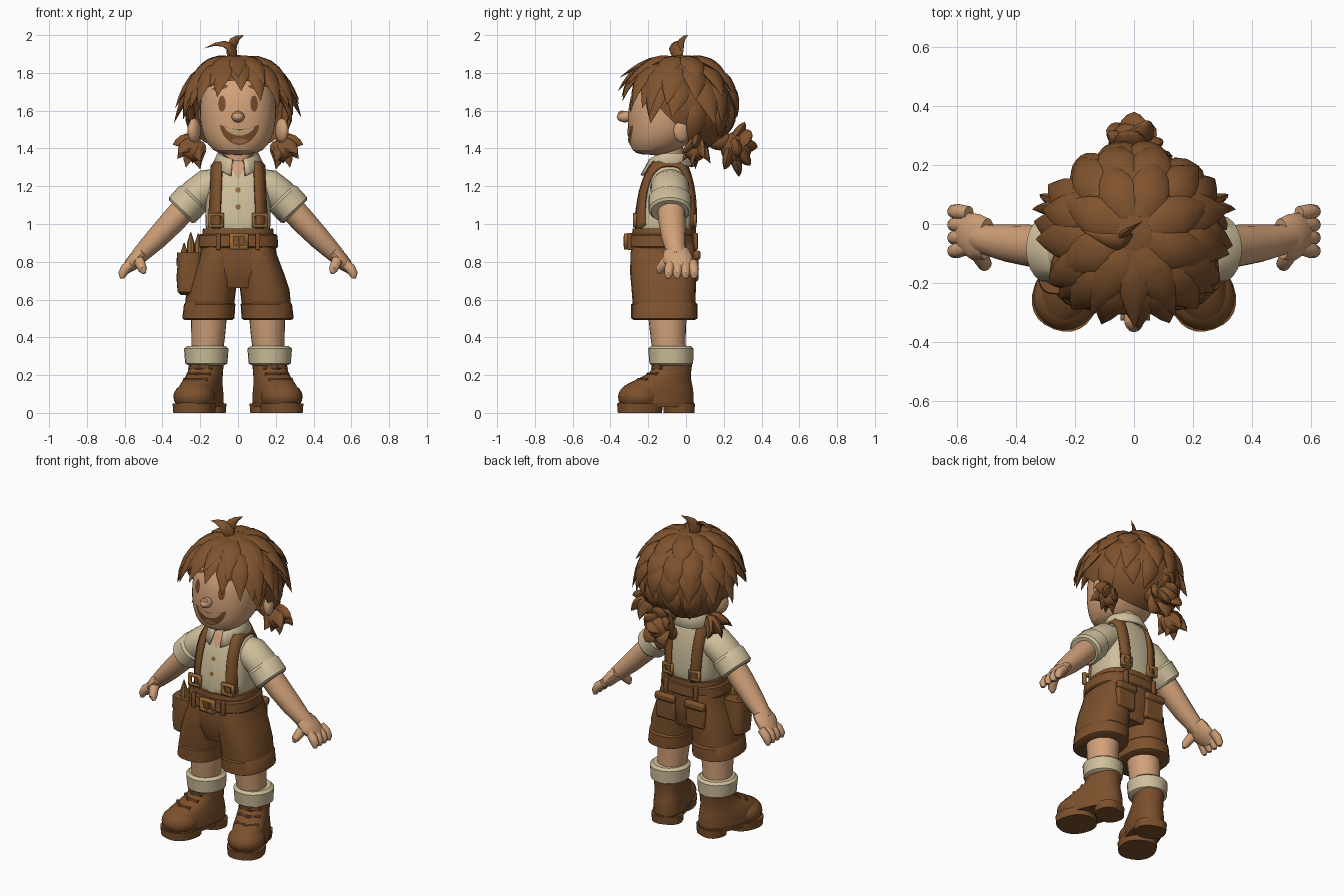
import bpy, bmesh, math, random
from math import sin, cos, pi, radians
from mathutils import Vector as V, Matrix
from mathutils.bvhtree import BVHTree

if "Cube" in bpy.data.objects:
    bpy.data.objects.remove(bpy.data.objects["Cube"])
random.seed(4)

def colour(name, rgb):
    m = bpy.data.materials.new(name)
    m.diffuse_color = (*rgb, 1)
    m.use_nodes = True
    m.node_tree.nodes["Principled BSDF"].inputs["Base Color"].default_value = m.diffuse_color
    return m
HAIR = colour("hair brown", (0.215, 0.086, 0.027))
BROWN = colour("cloth brown", (0.205, 0.083, 0.026))
BOOT = colour("boot brown", (0.200, 0.080, 0.025))
SKIN = colour("skin", (0.64, 0.355, 0.19))
CREAM = colour("cream cloth", (0.62, 0.52, 0.33))
GOLD = colour("brass", (0.30, 0.14, 0.035))
DARK = colour("dark brown", (0.19, 0.075, 0.025))
ROSY = colour("rosy brown", (0.36, 0.16, 0.07))
TEETH = colour("teeth tan", (0.56, 0.36, 0.18))

def mesh(name, verts, faces, mat, sub=0, solid=0, fix=True):
    me = bpy.data.meshes.new(name)
    me.from_pydata([tuple(v) for v in verts], [], faces)
    if fix:
        bm = bmesh.new(); bm.from_mesh(me)
        bmesh.ops.recalc_face_normals(bm, faces=bm.faces)
        bm.to_mesh(me); bm.free()
    me.materials.append(mat)
    ob = bpy.data.objects.new(name, me)
    bpy.context.collection.objects.link(ob)
    if solid:
        m = ob.modifiers.new("solid", 'SOLIDIFY'); m.thickness = solid; m.offset = 0
    if sub:
        m = ob.modifiers.new("sub", 'SUBSURF'); m.levels = m.render_levels = sub
    return ob

def rings(name, rs, mat, **k):
    n = len(rs[0])
    f = [(r*n+i, r*n+(i+1) % n, (r+1)*n+(i+1) % n, (r+1)*n+i) for r in range(len(rs)-1) for i in range(n)]
    f += [tuple(range(n)), tuple(range((len(rs)-1)*n, len(rs)*n))]
    return mesh(name, [p for r in rs for p in r], f, mat, **k)

def sgnpow(c, e):
    return math.copysign(abs(c)**(2/e), c)

# stacked horizontal sections: (z, cx, cy, rx, ry), e = squareness
def loft(name, secs, mat, e=2, n=24, xf=Matrix(), sub=0):
    rs = [[xf @ V((cx+rx*sgnpow(cos(2*pi*i/n), e), cy+ry*sgnpow(sin(2*pi*i/n), e), z)) for i in range(n)]
          for z, cx, cy, rx, ry in secs]
    return rings(name, rs, mat, sub=sub)

# tube along a path; flat scales the thickness along ref
def tube(name, pts, radii, mat, ref=(0, 1, 0), flat=1, n=12):
    pts = [V(p) for p in pts]; rs = []
    for i, p in enumerate(pts):
        d = (pts[min(i+1, len(pts)-1)]-pts[max(i-1, 0)]).normalized()
        u = V(ref).cross(d).normalized(); v = d.cross(u)
        rs.append([p+radii[i]*(cos(2*pi*k/n)*u+flat*sin(2*pi*k/n)*v) for k in range(n)])
    return rings(name, rs, mat)

# leaf-shaped hair lock through a, b, c
def lock(name, a, b, c, w, ref, flat=.4):
    a, b, c = V(a), V(b), V(c); q = 2*b-(a+c)/2
    pts = [(1-t)**2*a+2*t*(1-t)*q+t*t*c for t in (0, .2, .4, .6, .8, 1)]
    tube(name, pts, [w*k for k in (.6, .95, 1, .78, .42, .015)], HAIR, ref, flat, 8)

def ball(name, loc, size, mat, rot=0):
    bm = bmesh.new()
    bmesh.ops.create_uvsphere(bm, u_segments=20, v_segments=12, radius=1,
        matrix=Matrix.Translation(loc) @ Matrix.Rotation(rot, 4, 'Z') @ Matrix.Diagonal((*size, 1)))
    me = bpy.data.meshes.new(name); bm.to_mesh(me); bm.free()
    me.materials.append(mat)
    ob = bpy.data.objects.new(name, me); bpy.context.collection.objects.link(ob)
    return ob

def box(name, loc, size, mat, bevel=.01):
    x, y, z = loc; a, b, c = [s/2 for s in size]
    rs = [[(x-a, y-b, z+k*c), (x+a, y-b, z+k*c), (x+a, y+b, z+k*c), (x-a, y+b, z+k*c)] for k in (-1, 1)]
    ob = rings(name, rs, mat)
    m = ob.modifiers.new("bevel", 'BEVEL'); m.width = bevel; m.segments = 2

def frame(name, x, y, z, w, h, bar):
    v = [(x+sx*(w/2-d), y, z+sz*(h/2-d)) for d in (0, bar) for sx, sz in ((-1, -1), (1, -1), (1, 1), (-1, 1))]
    mesh(name, v, [(i, (i+1) % 4, 4+(i+1) % 4, 4+i) for i in range(4)], GOLD, solid=.02)

def tree(ob):
    return BVHTree.FromObject(ob, bpy.context.evaluated_depsgraph_get())

# thin plate moulded onto a surface from the front
def decal(name, bvh, outline, mat, off=.004):
    n = len(outline)
    c = (sum(p[0] for p in outline)/n, sum(p[1] for p in outline)/n)
    pts = [c]+[(c[0]+k*(x-c[0]), c[1]+k*(z-c[1])) for k in (.35, .7, 1) for x, z in outline]
    vs = []
    for x, z in pts:
        h = bvh.ray_cast(V((x, -2, z)), V((0, 1, 0)))[0]
        vs.append((x, (h.y if h else -.1)-off, z))
    f = [(0, 1+i, 1+(i+1) % n) for i in range(n)]
    f += [(1+r*n+i, 1+r*n+n+i, 1+r*n+n+(i+1) % n, 1+r*n+(i+1) % n) for r in (0, 1) for i in range(n)]
    mesh(name, vs, f, mat, fix=False)

def oval(x, z, a, b, n=20, tilt=0):
    return [(x+a*cos(2*pi*i/n), z+b*sin(2*pi*i/n)+tilt*a*cos(2*pi*i/n)) for i in range(n)]

# head and face
head = loft("head", [(1.365, 0, -.17, .07, .07), (1.385, 0, -.165, .135, .125), (1.45, 0, -.135, .182, .17),
    (1.53, 0, -.11, .202, .2), (1.62, 0, -.1, .205, .208), (1.72, 0, -.09, .19, .195), (1.8, 0, -.07, .14, .15),
    (1.83, 0, -.07, .06, .07)], SKIN, e=2.2, sub=1)
hb = tree(head)
ball("nose", (0, -.322, 1.568), (.034, .045, .03), SKIN)
ball("nose_tip", (0, -.338, 1.582), (.026, .022, .018), ROSY)
def smile(x0, a, top, low):
    return [(x0+a*cos(t), top+.024*cos(t)**2+min(0, low*sin(t))) for t in [2*pi*i/28 for i in range(28)]]
decal("mouth", hb, smile(.008, .104, 1.502, .084), DARK, .003)
decal("teeth", hb, smile(.008, .08, 1.49, .022), TEETH, .006)
decal("tongue", hb, oval(.008, 1.44, .042, .013), ROSY, .006)
for s in (1, -1):
    decal("eye", hb, oval(s*.085, 1.637, .02, .043), DARK)
    decal("eyebrow", hb, oval(s*.095, 1.722, .042, .012, tilt=-s*.2), HAIR)
    ball("ear", (s*.232, -.02, 1.495), (.03, .05, .064), SKIN, s*.5)
    ball("ear_hollow", (s*.249, -.036, 1.495), (.014, .024, .034), ROSY, s*.5)
loft("neck", [(1.25, 0, -.09, .08, .08), (1.42, 0, -.09, .075, .075)], SKIN)

# hair cap, trimmed open at the face
C, R = V((0, -.03, 1.63)), V((.282, .29, .265))
cap = ball("hair_cap", C, R, HAIR)
bm = bmesh.new(); bm.from_mesh(cap.data)
bmesh.ops.bisect_plane(bm, geom=bm.verts[:]+bm.edges[:]+bm.faces[:], plane_co=(0, -.03, 1.5),
    plane_no=(0, -.72, -.69), clear_outer=True)
bm.to_mesh(cap.data); bm.free()

# hair locks: phi is measured from the front
def shell(th, ph, k):
    th, ph = radians(th), radians(ph)
    return C+k*V((R.x*sin(th)*sin(ph), -R.y*sin(th)*cos(ph), R.z*cos(th)))
def lay(th0, th1, ph, lift, w, mid=1.02, j=0):
    m = (th0+th1)/2
    lock("hair_lock", shell(th0, ph, .95), shell(m, ph+j/2, mid), shell(th1, ph+j, 1+lift), w, shell(m, ph, 1)-C, .34)
for th0, th1, n, lift, w, gap in ((12, 64, 8, .1, .068, 0), (38, 88, 13, .2, .066, 48),
                                  (60, 106, 14, .25, .064, 64), (90, 133, 13, .14, .056, 92)):
    for i in range(n):
        ph = -180+360*(i+.5)/n
        if abs(ph) >= gap:
            back = max(0, -cos(radians(ph)))
            lay(th0, th1+random.uniform(-7, 7), ph, lift*(1-.75*back*back)*random.uniform(.7, 1.1), w, j=random.uniform(-8, 8))
for ph, th1, lift in ((-60, 99, .2), (-40, 90, .17), (-20, 82, .15), (3, 76, .17), (22, 86, .14), (41, 92, .17), (61, 100, .2)):
    lay(30, th1, ph, lift, .06, 1.06)
for ph, th1 in ((0, 64), (-28, 72), (27, 70)):
    lay(12, th1, ph, .24-abs(ph)*.003, .058, 1.05)

# sprout on the crown
lock("crown_sprout", (-.02, -.04, 1.86), (-.06, -.06, 1.95), (-.18, -.02, 1.93), .035, (0, -.5, 1))
lock("crown_sprout", (-.03, -.04, 1.86), (-.03, -.03, 1.95), (.03, .01, 2.0), .035, (.6, -.6, .3))

# ponytail and side tufts
ball("ponytail_core", (-.01, .265, 1.4), (.078, .082, .088), HAIR)
ball("ponytail_tie", (0, .18, 1.44), (.05, .07, .05), BROWN)
for x, y, z in ((0, .38, 1.41), (-.02, .31, 1.54), (.05, .35, 1.48), (-.09, .31, 1.45), (.1, .28, 1.38),
                (-.07, .34, 1.32), (.05, .34, 1.31), (-.01, .28, 1.25), (.05, .2, 1.29), (-.06, .2, 1.3)):
    t = V((x, y, z)); b = V((-.005, .235, 1.42))
    lock("ponytail_lock", b, b.lerp(t, .55)+(t-V((0, .18, 1.41)))*.12, t, .058, t-V((0, .1, 1.41)), .5)
for s in (1, -1):
    ball("side_tuft_core", (s*.235, .05, 1.39), (.058, .058, .058), HAIR)
    for x, y, z in ((.345, .05, 1.42), (.32, .1, 1.345), (.275, .03, 1.3), (.2, .05, 1.29), (.315, -.02, 1.37), (.24, .13, 1.32), (.2, -.02, 1.33)):
        b, t = V((s*.2, .055, 1.43)), V((s*x, y, z))
        lock("side_tuft_lock", b, b.lerp(t, .5)+V((s*.015, 0, .01)), t, .046, (s*.3, -1, .3), .55)

# shirt
shirt = loft("shirt", [(.9, 0, -.115, .17, .155), (1.0, 0, -.112, .175, .162), (1.12, 0, -.105, .175, .152),
    (1.21, 0, -.1, .172, .135), (1.27, 0, -.095, .16, .115), (1.32, 0, -.09, .125, .095), (1.345, 0, -.09, .08, .08)],
    CREAM, e=2.7, sub=1)
sb = tree(shirt)
decal("open_neck", sb, [(-.055, 1.325), (-.03, 1.28), (0, 1.235), (.03, 1.28), (.055, 1.325), (0, 1.33)], SKIN)
decal("placket", sb, [(.022*a, z) for a, z in ((-1, .97), (1, .97), (1, 1.06), (1, 1.15), (1, 1.23), (-1, 1.23), (-1, 1.15), (-1, 1.06))], CREAM, .006)
for z in (1.09, 1.18):
    decal("button", sb, oval(0, z, .014, .014, 12), GOLD, .009)
cv, N = [], 25
for i in range(N):
    a = radians(16+328*i/(N-1)); f = max(0, cos(a))
    for r, z in ((.083, 1.37-.045*f**2), (.105, 1.37-.035*f**2), (.135, 1.305-.055*f**3)):
        cv.append((r*sin(a), -.09-r*cos(a)*(1+.12*f*(r > .11)), z))
mesh("collar", cv, [(3*i+k, 3*i+3+k, 3*i+4+k, 3*i+1+k) for i in range(N-1) for k in (0, 1)], CREAM, solid=.014)

# suspenders wrapped over the shirt, with buckles
for s in (1, -1):
    vs, M = [], 33
    for i in range(M):
        t = i/(M-1); a = radians(-42+264*t); x0 = .125-.03*t
        d = V((0, -cos(a), sin(a)))
        for dx in (-.028, 0, .028):
            h = sb.ray_cast(V((s*(x0+dx), -.1, 1.1)), d)[0]
            vs.append((h or V((s*x0, -.1, 1.1))+d*.15)+d*.01)
    mesh("suspender", vs, [(3*i+k, 3*i+3+k, 3*i+4+k, 3*i+1+k) for i in range(M-1) for k in (0, 1)], BROWN, solid=.016)
    frame("front_strap_buckle", s*.117, -.27, 1.02, .085, .075, .016)
    frame("back_strap_buckle", s*.095, .046, 1.02, .075, .065, .014)

# sleeves, arms and hands
for s in (1, -1):
    y = -.085
    tube("sleeve", [(s*.1, y, 1.215), (s*.16, y, 1.2), (s*.22, y, 1.155), (s*.28, y, 1.09)], [.08, .092, .09, .085], CREAM, flat=1.12, n=20)
    tube("sleeve_cuff", [(s*.23, y, 1.145), (s*.24, y, 1.135), (s*.295, y, 1.075), (s*.305, y, 1.065)], [.085, .097, .097, .085], CREAM, flat=1.17, n=20)
    tube("arm", [(s*.26, -.08, 1.11), (s*.34, -.075, 1.02), (s*.43, -.065, .925), (s*.49, -.055, .865), (s*.53, -.045, .825)],
         [.067, .067, .059, .05, .043], SKIN, flat=1.08, n=16)
    tube("palm", [(s*.5, -.05, .855), (s*.535, -.045, .82), (s*.57, -.03, .782), (s*.598, -.025, .75)], [.036, .041, .036, .02], SKIN, flat=1.95, n=16)
    for k in range(4):
        fy = -.088+.043*k
        tube("finger", [(s*.56, fy*.9, .795), (s*.596, fy, .765), (s*.612, fy*1.05, .735), (s*.614, fy*1.08, .712)], [.024, .027, .023, .011], SKIN)
    tube("thumb", [(s*.535, -.07, .83), (s*.518, -.115, .79), (s*.505, -.138, .76), (s*.497, -.142, .738)], [.032, .028, .024, .01], SKIN, ref=(1, 0, 0))

# shorts, belt and pockets
loft("shorts_seat", [(.66, 0, -.118, .17, .14), (.74, 0, -.12, .2, .168), (.82, 0, -.12, .207, .175), (.975, 0, -.115, .186, .168)], BROWN, e=2.6)
for s in (1, -1):
    loft("shorts_leg", [(.52, s*.156, -.115, .129, .163), (.65, s*.142, -.118, .131, .17), (.74, s*.123, -.12, .12, .176),
        (.84, s*.105, -.12, .1, .174), (.9, s*.1, -.12, .09, .165)], BROWN, e=2.4)
    loft("shorts_cuff", [(.492, s*.157, -.115, .125, .16), (.5, s*.157, -.115, .138, .175), (.575, s*.15, -.115, .136, .175),
        (.59, s*.15, -.115, .124, .16)], BROWN, e=2.3)
    box("back_pocket", (s*.105, .045, .76), (.13, .04, .13), BROWN, .012)
    box("back_pocket_flap", (s*.105, .058, .835), (.14, .04, .05), BROWN, .015)
    for by in (-.298, .05):
        box("belt_loop", (s*.105, by, .908), (.025, .025, .09), BROWN, .005)
loft("belt", [(.872, 0, -.125, .205, .178), (.88, 0, -.125, .213, .186), (.938, 0, -.125, .209, .183), (.946, 0, -.125, .2, .176)], BROWN, e=2.5)
frame("belt_buckle", .005, -.318, .908, .1, .085, .02)
box("belt_buckle_pin", (.005, -.32, .908), (.012, .02, .06), GOLD, .003)

# tool pouch with pencils
loft("pouch", [(.625, -.258, -.16, .045, .05), (.64, -.258, -.16, .062, .07), (.72, -.258, -.16, .068, .077), (.84, -.255, -.16, .06, .07)], BROWN, e=3)
loft("pouch_rim", [(.78, -.256, -.16, .07, .079), (.85, -.256, -.16, .067, .076)], BROWN, e=3)
for x, y, z in ((-.25, -.19, .955), (-.21, -.18, .95), (-.285, -.14, .9)):
    tube("pencil", [(x, y, .8), (x, y, z-.06), (x, y, z)], [.021, .021, .003], GOLD, n=8)

# legs, socks and boots
for s in (1, -1):
    loft("leg", [(.28, s*.165, -.085, .08, .085), (.4, s*.158, -.095, .089, .093), (.56, s*.152, -.1, .098, .105)], SKIN)
    loft("sock", [(.25, s*.168, -.078, .09, .1), (.262, s*.168, -.078, .112, .116), (.34, s*.168, -.08, .118, .12), (.355, s*.168, -.08, .1, .105)], CREAM)
    X = Matrix.Translation((s*.168, -.07, 0)) @ Matrix.Rotation(s*radians(20), 4, 'Z')
    loft("boot", [(.04, 0, -.09, .1, .2), (.1, 0, -.09, .101, .202), (.145, 0, -.08, .096, .185), (.175, 0, -.052, .091, .15),
        (.21, 0, -.016, .088, .112), (.25, 0, 0, .087, .101), (.282, 0, 0, .09, .104)], BOOT, e=2.3, xf=X)
    ball("boot_toe", X @ V((0, -.187, .085)), (.11, .115, .08), BOOT, s*radians(20))
    loft("boot_welt", [(.03, 0, -.095, .1, .205), (.055, 0, -.095, .103, .208)], BOOT, e=2.4, xf=X)
    loft("boot_sole", [(0, 0, -.185, .108, .116), (.05, 0, -.185, .112, .12)], BOOT, xf=X, e=2.3)
    loft("boot_heel", [(0, 0, .035, .09, .076), (.05, 0, .035, .094, .079)], BOOT, xf=X, e=2.5)
    loft("boot_tongue", [(.2, 0, -.09, .05, .02), (.29, 0, -.1, .055, .014)], BOOT, xf=X)
    for z, yy in ((.175, -.195), (.205, -.14), (.238, -.112)):
        tube("boot_lace", [X @ V((k*.065, yy+abs(k)*.03, z)) for k in (-1, -.5, 0, .5, 1)], [.01]*5, BOOT, ref=(0, 0, 1), n=8)

bpy.ops.object.select_all(action='SELECT')
bpy.context.view_layer.objects.active = head
bpy.ops.object.shade_smooth_by_angle(angle=radians(38))
